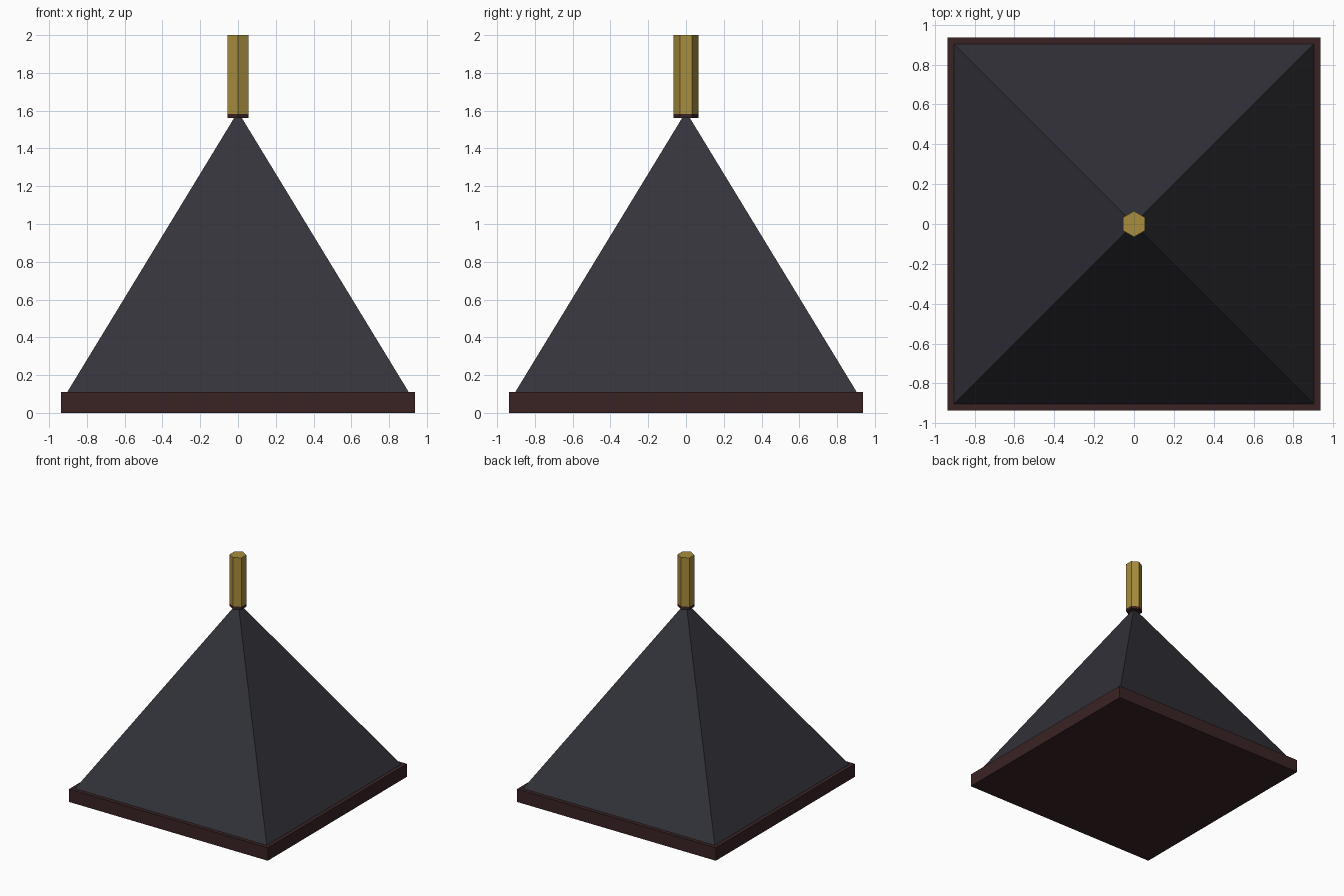
import bpy, math

if "Cube" in bpy.data.objects:
    bpy.data.objects.remove(bpy.data.objects["Cube"])


def material(name, rgb):
    m = bpy.data.materials.new(name)
    m.diffuse_color = (*rgb, 1.0)
    m.use_nodes = True
    m.node_tree.nodes["Principled BSDF"].inputs["Base Color"].default_value = m.diffuse_color
    return m


SLATE = material("dark slate", (0.033, 0.033, 0.043))
BROWN = material("dark red brown", (0.042, 0.017, 0.018))
GOLD = material("old gold", (0.39, 0.27, 0.048))


def prism(name, sides, r_bottom, r_top, z0, z1, turn, mat):
    """Upright prism or pyramid between two heights."""
    bpy.ops.mesh.primitive_cone_add(vertices=sides, radius1=r_bottom, radius2=r_top,
                                    depth=z1 - z0, location=(0, 0, (z0 + z1) / 2))
    ob = bpy.context.object
    ob.name = name
    ob.rotation_euler.z = turn
    ob.data.materials.append(mat)
    return ob


R2 = math.sqrt(2)
# square eave slab
prism("eave_slab", 4, 0.937 * R2, 0.937 * R2, 0, 0.11, math.pi / 4, BROWN)
# pyramid roof
prism("roof", 4, 0.904 * R2, 0, 0.11, 1.595, math.pi / 4, SLATE)
# hexagonal finial with corners on the y axis, and its dark foot
prism("finial_foot", 6, 0.065, 0.065, 1.56, 1.583, 0, BROWN)
prism("finial", 6, 0.065, 0.065, 1.583, 2.0, 0, GOLD)
